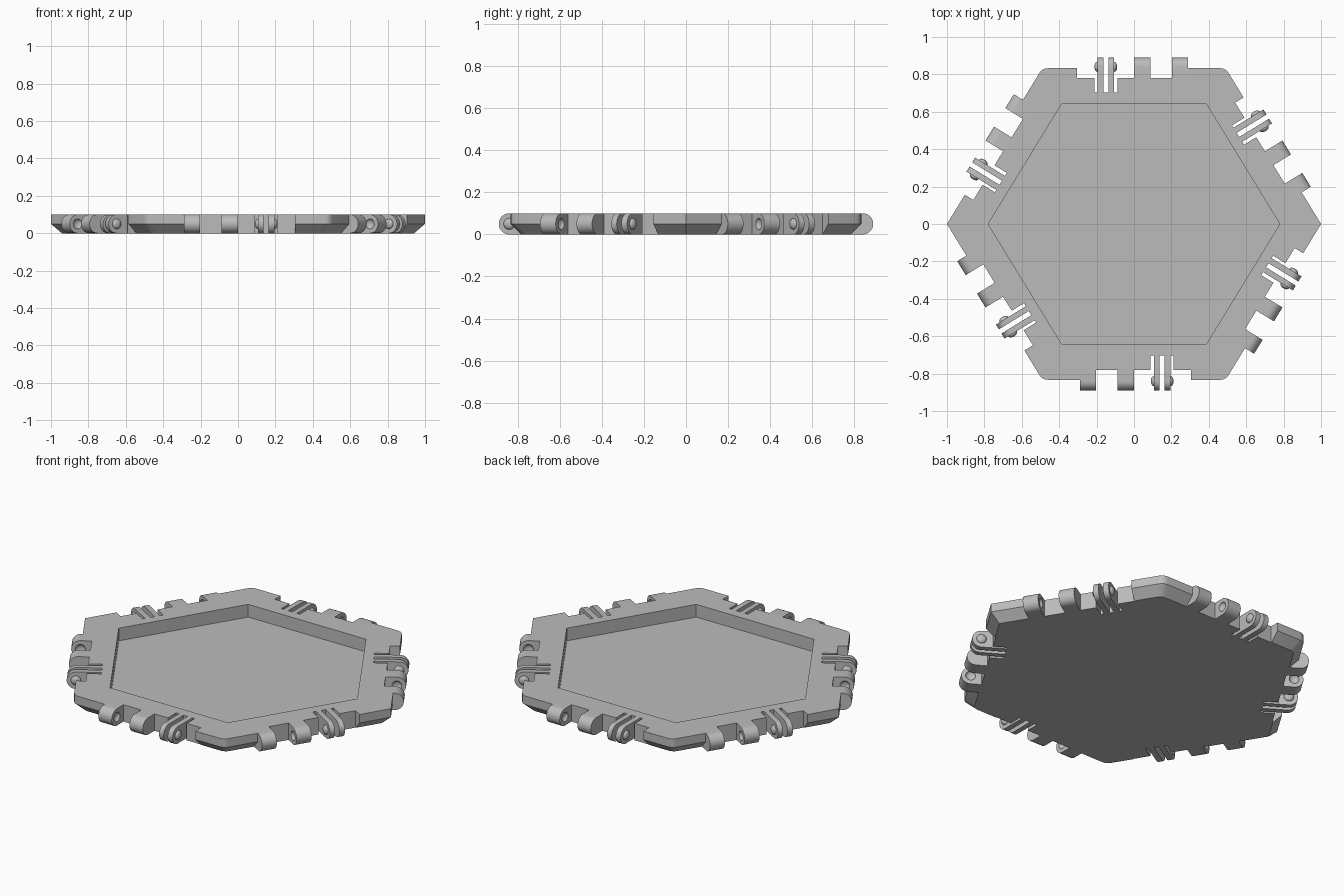
import bpy, bmesh, math
from mathutils import Matrix, Vector

cube = bpy.data.objects.get("Cube")
if cube:
    bpy.data.objects.remove(cube, do_unlink=True)

grey = bpy.data.materials.new("plain_grey")
grey.use_nodes = True
colour = (0.5, 0.5, 0.5, 1)
grey.diffuse_color = colour
grey.node_tree.nodes["Principled BSDF"].inputs["Base Color"].default_value = colour

HEIGHT = 0.1
APOTHEM = 0.833                 # distance to the front and back edges
SLANT = Vector((0.853, 0.522))  # normal of the slanted edges
NOTCH, SLOT = -0.053, -0.13     # depths measured from the edge
PIN_N = 0.007                   # hinge axis, outward from the edge


def loft(name, rings):
    """Closed mesh through rings that have equal point counts."""
    bm = bmesh.new()
    loops = [[bm.verts.new(p) for p in ring] for ring in rings]
    for a, b in zip(loops, loops[1:]):
        for i in range(len(a)):
            j = (i + 1) % len(a)
            bm.faces.new((a[i], a[j], b[j], b[i]))
    bm.faces.new(loops[0][::-1])
    bm.faces.new(loops[-1])
    bmesh.ops.recalc_face_normals(bm, faces=bm.faces)
    mesh = bpy.data.meshes.new(name)
    bm.to_mesh(mesh)
    bm.free()
    return mesh


def add(name, mesh, matrix=None):
    obj = bpy.data.objects.new(name, mesh)
    bpy.context.collection.objects.link(obj)
    if matrix:
        obj.matrix_world = matrix
    return obj


def cut(mesh, cutters):
    """Return the mesh with the cutter meshes removed from it."""
    base = add("blank", mesh)
    tools = [add("cutter", m, mat) for m, mat in cutters]
    for tool in tools:
        tool.hide_render = True
        mod = base.modifiers.new("cut", 'BOOLEAN')
        mod.operation, mod.solver, mod.object = 'DIFFERENCE', 'EXACT', tool
    bpy.context.view_layer.update()
    graph = bpy.context.evaluated_depsgraph_get()
    result = bpy.data.meshes.new_from_object(base.evaluated_get(graph))
    for obj in [base] + tools:
        bpy.data.objects.remove(obj, do_unlink=True)
    return result


def hexagon(inset):
    """Corners, counterclockwise from the +x tip."""
    reach, y = SLANT.x - inset, APOTHEM - inset
    tip, x = reach / SLANT.x, (reach - SLANT.y * y) / SLANT.x
    return [Vector(p) for p in ((tip, 0), (x, y), (-x, y), (-tip, 0), (-x, -y), (x, -y))]


def ring(inset, z, rounding=0.0):
    pts, out = hexagon(inset), []
    for i, p in enumerate(pts):
        if not rounding or i % 3 == 0:
            out.append((p.x, p.y, z))
            continue
        a = p + (pts[i - 1] - p).normalized() * rounding
        b = p + (pts[(i + 1) % 6] - p).normalized() * rounding
        for k in range(5):
            t = k / 4
            q = a * (1 - t) ** 2 + p * 2 * t * (1 - t) + b * t * t
            out.append((q.x, q.y, z))
    return out


# Local frame of each edge: x clockwise, y outward, origin at the midpoint
corners = hexagon(0)
frames = []
for i in range(6):
    a, b = corners[i], corners[(i + 1) % 6]
    t = (a - b).normalized()
    mid = (a + b) / 2
    frames.append(Matrix(((t.x, -t.y, 0, mid.x), (t.y, t.x, 0, mid.y),
                          (0, 0, 1, 0), (0, 0, 0, 1))))

# Tray: chamfered plate, hinge recesses and hexagonal pocket
plate = loft("plate", [ring(0.05, 0, 0.03), ring(0, 0.05, 0.03), ring(0, HEIGHT, 0.03)])
outline = [(-0.305, 0.1), (-0.305, NOTCH), (-0.21, NOTCH), (-0.21, SLOT),
           (-0.088, SLOT), (-0.088, NOTCH), (0.29, NOTCH), (0.29, 0.1)]
recess = loft("recess", [[(u, n, z) for u, n in outline] for z in (-0.1, 0.2)])
pocket = loft("pocket", [ring(0.188, 0.025), ring(0.188, 0.2)])
tray_mesh = cut(plate, [(recess, f) for f in frames] + [(pocket, Matrix())])
parts = [add("tray", tray_mesh)]


# Hinge parts, shared by all six edges
def tongue(name, u0, u1, root):
    r = HEIGHT / 2
    prof = [(root, 0)]
    for k in range(17):
        ang = math.pi * (k / 16 - 0.5)
        prof.append((PIN_N + r * math.cos(ang), r + r * math.sin(ang)))
    prof.append((root, HEIGHT))
    return loft(name, [[(u, n, z) for n, z in prof] for u in (u0, u1)])


def bump(name, u):
    bm = bmesh.new()
    bmesh.ops.create_uvsphere(bm, u_segments=20, v_segments=12, radius=0.027)
    bmesh.ops.scale(bm, vec=(0.63, 1, 1), verts=bm.verts)
    bmesh.ops.translate(bm, vec=(u, PIN_N, HEIGHT / 2), verts=bm.verts)
    mesh = bpy.data.meshes.new(name)
    bm.to_mesh(mesh)
    bm.free()
    return mesh


hinge = [("outer_blade", tongue("outer_blade", -0.195, -0.163, SLOT)),
         ("inner_blade", tongue("inner_blade", -0.137, -0.107, SLOT)),
         ("outer_bump", bump("outer_bump", -0.195)),
         ("inner_bump", bump("inner_bump", -0.107))]
for name, u0, u1, socket in (("middle_knuckle", 0.0, 0.087, 0.087),
                             ("end_knuckle", 0.203, 0.29, 0.203)):
    solid = tongue(name, u0, u1, NOTCH)
    hinge.append((name, cut(solid, [(bump("socket", socket), Matrix())])))

for i, frame in enumerate(frames):
    for name, mesh in hinge:
        parts.append(add(f"{name}_{i + 1}", mesh, frame))

# Material and shading
for obj in parts:
    if not obj.data.materials:
        obj.data.materials.append(grey)
    obj.data.materials[0] = grey
bpy.ops.object.select_all(action='DESELECT')
for obj in parts:
    obj.select_set(True)
bpy.context.view_layer.objects.active = parts[0]
bpy.ops.object.shade_smooth_by_angle(angle=math.radians(30))
